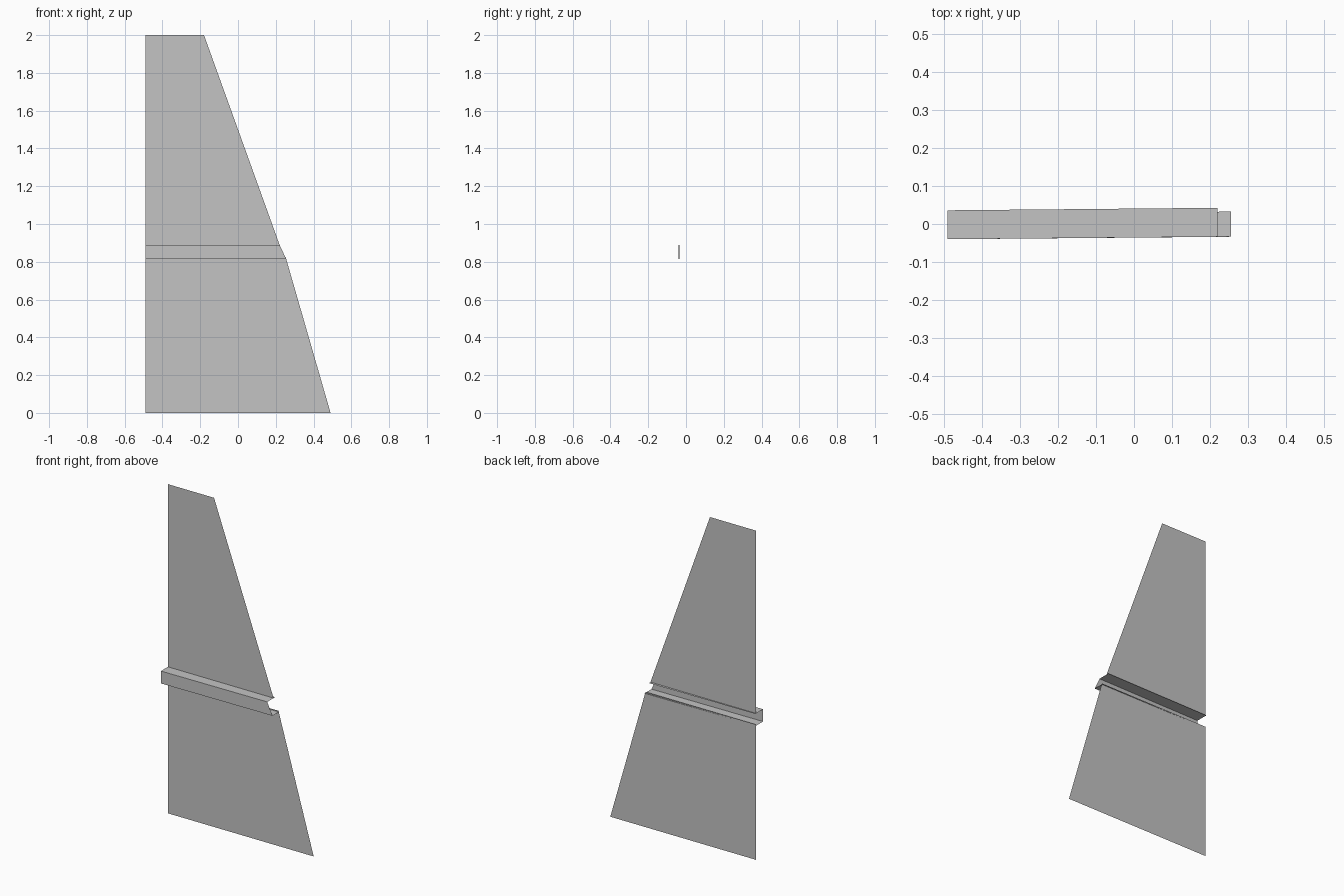
import bpy
import bmesh

cube = bpy.data.objects.get("Cube")
if cube:
    bpy.data.objects.remove(cube, do_unlink=True)

grey = bpy.data.materials.new("plain grey")
grey.use_nodes = True
colour = (0.55, 0.55, 0.55, 1)
grey.diffuse_color = colour
grey.node_tree.nodes["Principled BSDF"].inputs["Base Color"].default_value = colour

LEFT = -0.49         # straight vertical side
SHEET_Y = 0.027      # plane of the two main panels
SKEW = 0.0065        # the rail sits very slightly turned to the panels
RAIL_TOP, RAIL_BASE = 0.89, 0.815
TOP_END, BASE_END = 0.22, 0.255


def panel(name, corners):
    """Thin sheet made of one flat face."""
    mesh = bpy.data.meshes.new(name)
    bm = bmesh.new()
    bm.faces.new([bm.verts.new(c) for c in corners])
    bm.to_mesh(mesh)
    bm.free()
    mesh.materials.append(grey)
    obj = bpy.data.objects.new(name, mesh)
    bpy.context.collection.objects.link(obj)
    return obj


def upright(name, low, low_end, high, high_end):
    """Upright panel with a slanted right-hand edge."""
    panel(name, [(LEFT, SHEET_Y, low), (low_end, SHEET_Y, low),
                 (high_end, SHEET_Y, high), (LEFT, SHEET_Y, high)])


def flange(name, z, end, back):
    """Level strip running from the rail face to the panels."""
    panel(name, [(LEFT, -0.04, z), (end, -0.04 + SKEW, z),
                 (end, back + SKEW, z), (LEFT, back, z)])


# Main tapering panels
upright("lower_panel", 0, 0.49, 0.822, 0.253)
upright("upper_panel", RAIL_TOP, TOP_END, 2, -0.18)

# Channel rail between the panels
flange("rail_top_flange", RAIL_TOP, TOP_END, 0.036)
flange("rail_bottom_flange", RAIL_BASE, BASE_END, 0.026)
panel("rail_front", [(LEFT, -0.04, RAIL_BASE), (BASE_END, -0.04 + SKEW, RAIL_BASE),
                     (TOP_END, -0.04 + SKEW, RAIL_TOP), (LEFT, -0.04, RAIL_TOP)])
